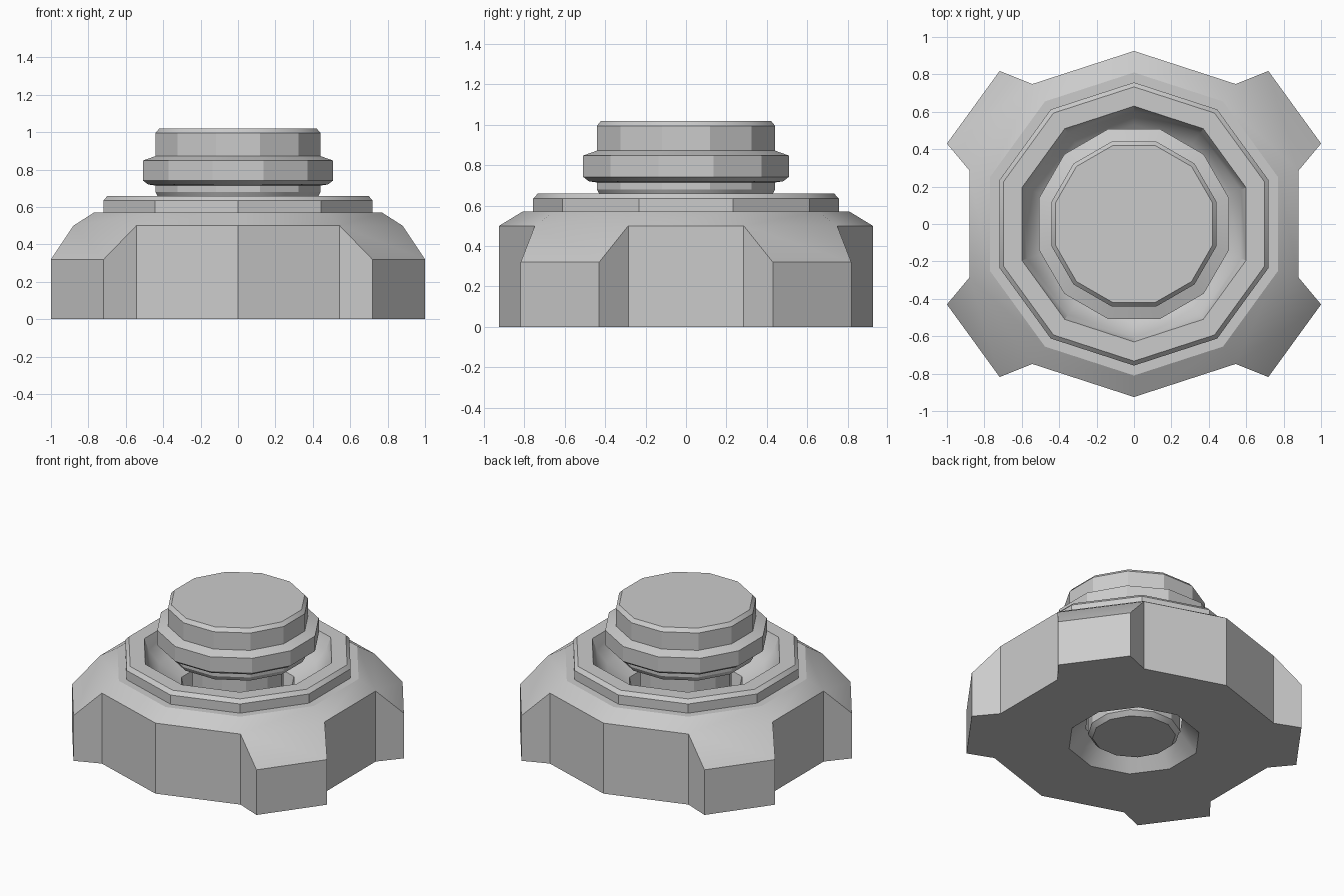
import bpy, bmesh
from math import cos, sin, pi, radians
from mathutils import Vector

if "Cube" in bpy.data.objects:
    bpy.data.objects.remove(bpy.data.objects["Cube"])


def revolve(bm, profile, sides, phase, closed):
    """Sweep a (radius, z) profile around z; returns wall faces as [segment][side]."""
    rings = [[bm.verts.new((r * cos(phase + 2 * pi * i / sides),
                            r * sin(phase + 2 * pi * i / sides), z))
              for i in range(sides)] for r, z in profile]
    walls = []
    for k in range(len(rings) if closed else len(rings) - 1):
        a, b = rings[k], rings[(k + 1) % len(rings)]
        walls.append([bm.faces.new((a[i], a[(i + 1) % sides], b[(i + 1) % sides], b[i]))
                      for i in range(sides)])
    if not closed:
        bm.faces.new(rings[0][::-1])
        bm.faces.new(rings[-1])
    return walls


def finish(bm, name):
    bmesh.ops.recalc_face_normals(bm, faces=bm.faces)
    mesh = bpy.data.meshes.new(name)
    bm.to_mesh(mesh)
    bm.free()
    ob = bpy.data.objects.new(name, mesh)
    bpy.context.collection.objects.link(ob)
    bpy.ops.object.select_all(action='DESELECT')
    ob.select_set(True)
    bpy.context.view_layer.objects.active = ob
    bpy.ops.object.shade_smooth_by_angle(angle=radians(28))


# Ten-sided base with raised collar and open centre
bm = bmesh.new()
base_profile = [(.43, 0), (.925, 0), (.925, .5), (.81, .57), (.757, .57),
                (.757, .635), (.733, .66), (.63, .66), (.60, .58),
                (.53, .50), (.38, .42), (.32, .13)]
walls = revolve(bm, base_profile, 10, radians(18), True)

# Four lugs pulled out of the diagonal walls
for side in (0, 3, 5, 8):
    angle = radians(36 + 36 * side)
    out = Vector((cos(angle), sin(angle), 0))
    along = Vector((-sin(angle), cos(angle), 0))
    face = bmesh.ops.extrude_discrete_faces(bm, faces=[walls[1][side]])['faces'][0]
    for v in face.verts:
        half = .24 if v.co.dot(along) > 0 else -.24
        z = .32 if v.co.z > .1 else 0
        v.co = out * 1.062 + along * half + Vector((0, 0, z))
finish(bm, "base")

# Twelve-sided stepped plug with a narrow stem
bm = bmesh.new()
plug_profile = [(.268, .03), (.296, .06), (.296, .65), (.44, .65), (.457, .68),
                (.457, .715), (.497, .72), (.527, .742), (.527, .848),
                (.457, .872), (.457, .995), (.435, 1.02)]
revolve(bm, plug_profile, 12, radians(15), False)
finish(bm, "plug")
